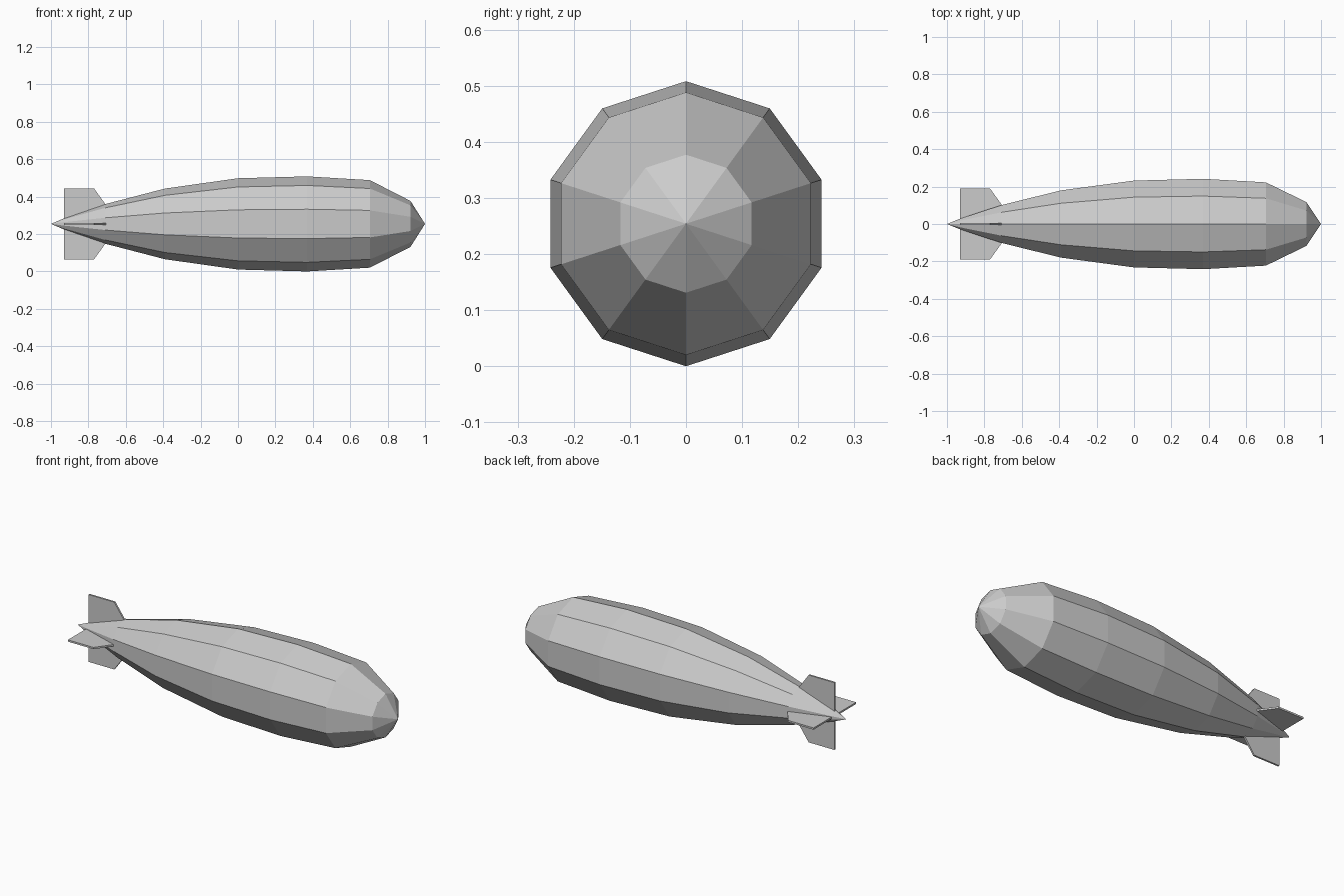
import bpy, bmesh
from math import sin, cos, pi
from mathutils import Matrix

if "Cube" in bpy.data.objects:
    bpy.data.objects.remove(bpy.data.objects["Cube"])

SIDES, AXIS_Z = 10, 0.254

grey = bpy.data.materials.new("light_grey")
grey.use_nodes = True
grey.diffuse_color = (0.6, 0.6, 0.6, 1)
grey.node_tree.nodes["Principled BSDF"].inputs["Base Color"].default_value = (0.6, 0.6, 0.6, 1)


def finish(name, bm):
    bmesh.ops.recalc_face_normals(bm, faces=bm.faces[:])
    mesh = bpy.data.meshes.new(name)
    bm.to_mesh(mesh)
    bm.free()
    mesh.materials.append(grey)
    obj = bpy.data.objects.new(name, mesh)
    obj.location.z = AXIS_Z
    bpy.context.collection.objects.link(obj)


# Hull: ten-sided faceted envelope, rings of (x, radius) between two points
rings = [(-0.93, 0.03), (-0.71, 0.106), (-0.39, 0.189), (0, 0.244),
         (0.37, 0.254), (0.705, 0.234), (0.922, 0.123)]
bm = bmesh.new()
loops = []
for x, r in rings:
    angles = [2 * pi * i / SIDES for i in range(SIDES)]
    loops.append([bm.verts.new((x, r * sin(a), r * cos(a))) for a in angles])
tail, nose = bm.verts.new((-1, 0, 0)), bm.verts.new((1, 0, 0))
for i in range(SIDES):
    j = (i + 1) % SIDES
    bm.faces.new((tail, loops[0][i], loops[0][j]))
    bm.faces.new((nose, loops[-1][j], loops[-1][i]))
    for a, b in zip(loops, loops[1:]):
        bm.faces.new((a[i], b[i], b[j], a[j]))
finish("hull", bm)

# Tail fins: one swept plate turned around the hull axis
outline = [(-0.93, 0.01), (-0.93, 0.19), (-0.77, 0.19), (-0.705, 0.1), (-0.72, 0.01)]
HALF = 0.005
for k, name in enumerate(["top_fin", "right_fin", "bottom_fin", "left_fin"]):
    bm = bmesh.new()
    face = bm.faces.new([bm.verts.new((x, -HALF, z)) for x, z in outline])
    ext = bmesh.ops.extrude_face_region(bm, geom=[face])["geom"]
    moved = [v for v in ext if isinstance(v, bmesh.types.BMVert)]
    bmesh.ops.translate(bm, verts=moved, vec=(0, 2 * HALF, 0))
    bm.transform(Matrix.Rotation(k * pi / 2, 4, "X"))
    finish(name, bm)
